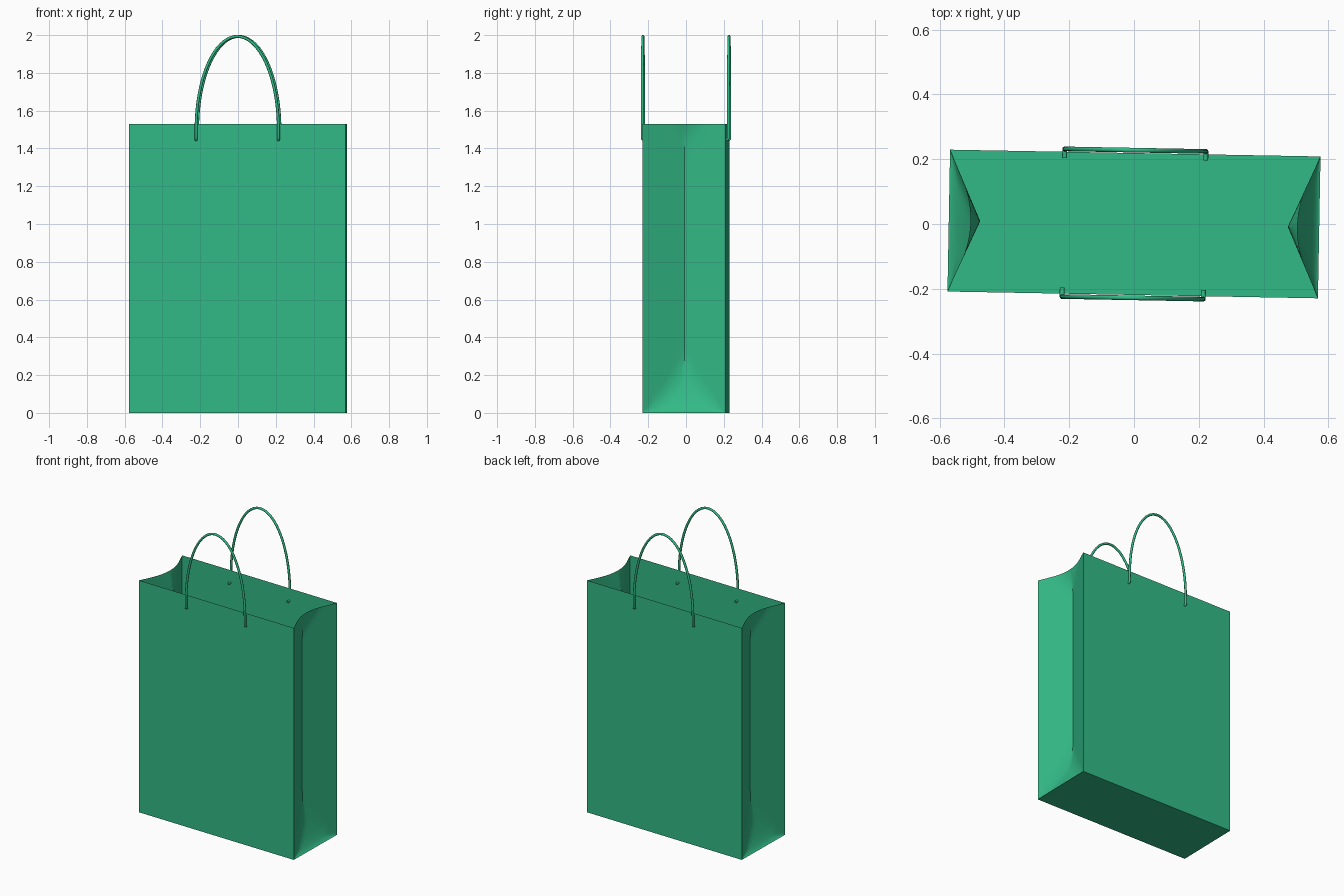
import bpy, bmesh, math
from mathutils import Matrix

cube = bpy.data.objects.get("Cube")
if cube:
    bpy.data.objects.remove(cube, do_unlink=True)

W, D, H = 0.572, 0.219, 1.53      # half width, half depth, height of the bag
FOLD = 0.097                      # depth of the side folds
TURN = Matrix.Rotation(math.radians(-1.05), 4, 'Z')

green = bpy.data.materials.new("paper_green")
green.use_nodes = True
colour = (0.032, 0.49, 0.24, 1)
green.diffuse_color = colour
green.node_tree.nodes["Principled BSDF"].inputs["Base Color"].default_value = colour


def add_mesh(name, bm):
    mesh = bpy.data.meshes.new(name)
    bm.transform(TURN)
    bm.to_mesh(mesh)
    bm.free()
    mesh.materials.append(green)
    obj = bpy.data.objects.new(name, mesh)
    bpy.context.collection.objects.link(obj)
    return obj


def select_only(obj):
    bpy.ops.object.select_all(action='DESELECT')
    obj.select_set(True)
    bpy.context.view_layer.objects.active = obj


def panel(name, corners):
    bm = bmesh.new()
    bm.faces.new([bm.verts.new(c) for c in corners])
    return add_mesh(name, bm)


def fold_depth(y, z):
    """Sharp V fold, softly limited near the base and near the rim."""
    v = FOLD * (1 - abs(y) / D)
    base = 0.127 * (z / 0.36) ** 0.65
    rim = 0.127 - 0.06 * (z - 1.35) / 0.18
    limit = min(base, rim)
    k = min(0.03, v, limit) + 1e-6
    blend = max(k - abs(v - limit), 0) / k
    return max(min(v, limit) - blend * blend * k / 4, 0)


def gusset(name, side):
    bm = bmesh.new()
    ny, nz = 32, 72
    rows = []
    for j in range(nz + 1):
        # rows are denser towards the base and the rim
        z = H * (1 - math.cos(math.pi * j / nz)) / 2
        ys = [D * (2 * i / ny - 1) for i in range(ny + 1)]
        rows.append([bm.verts.new((side * (W - fold_depth(y, z)), y, z)) for y in ys])
    for low, high in zip(rows, rows[1:]):
        for i in range(ny):
            quad = [low[i], low[i + 1], high[i + 1], high[i]]
            bm.faces.new(quad if side > 0 else quad[::-1])
    obj = add_mesh(name, bm)
    select_only(obj)
    bpy.ops.object.shade_smooth_by_angle(angle=math.radians(30))


def handle(name, side):
    y_out, y_in, z_low, z_mid, r = 0.228, 0.2, 1.446, 1.5, 0.218
    # one end pokes through the wall, then the cord bends upwards
    end = [(r, y_in, z_low), (r, y_out - 0.008, z_low),
           (r, y_out - 0.002, z_low + 0.003), (r, y_out, z_low + 0.01)]
    arch = []
    for i in range(49):
        a = math.pi * i / 48
        arch.append((r * math.cos(a), y_out, z_mid + 0.493 * math.sin(a)))
    path = end + arch + [(-x, y, z) for x, y, z in reversed(end)]

    curve = bpy.data.curves.new(name, 'CURVE')
    curve.dimensions = '3D'
    curve.bevel_depth = 0.0075
    curve.bevel_resolution = 3
    curve.use_fill_caps = True
    spline = curve.splines.new('POLY')
    spline.points.add(len(path) - 1)
    for point, (x, y, z) in zip(spline.points, path):
        point.co = (x, side * y, z, 1)
    curve.transform(TURN)
    curve.materials.append(green)
    obj = bpy.data.objects.new(name, curve)
    bpy.context.collection.objects.link(obj)
    select_only(obj)
    bpy.ops.object.convert(target='MESH')
    bpy.ops.object.shade_smooth_by_angle(angle=math.radians(50))


# Flat paper panels
panel("front_panel", [(-W, -D, 0), (W, -D, 0), (W, -D, H), (-W, -D, H)])
panel("back_panel", [(W, D, 0), (-W, D, 0), (-W, D, H), (W, D, H)])
panel("base_panel", [(-W, D, 0), (W, D, 0), (W, -D, 0), (-W, -D, 0)])

# Folded sides
gusset("left_gusset", 1)
gusset("right_gusset", -1)

# Cord handles
handle("front_handle", -1)
handle("back_handle", 1)
